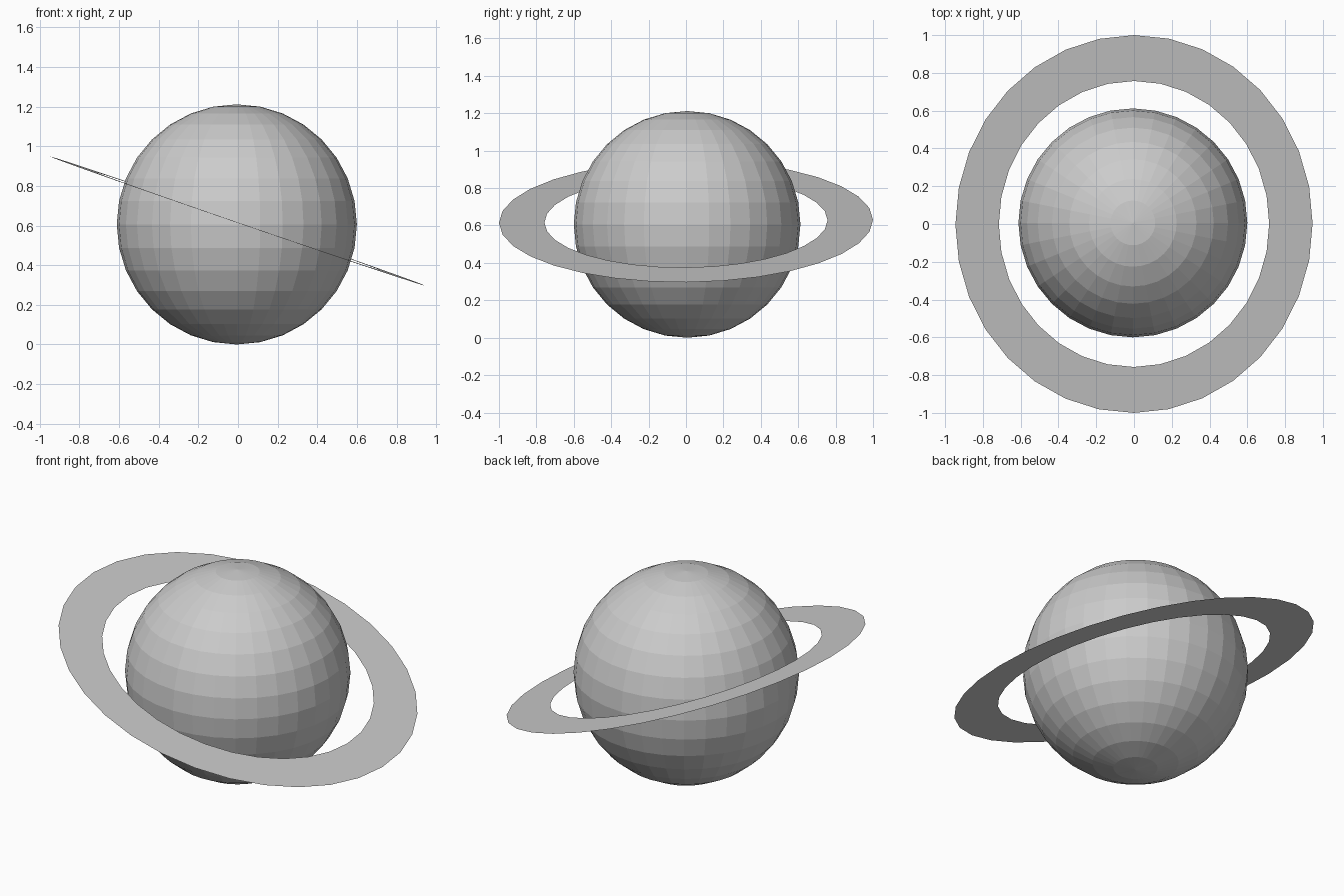
import bpy, bmesh
from math import radians
from mathutils import Matrix

if "Cube" in bpy.data.objects:
    bpy.data.objects.remove(bpy.data.objects["Cube"])

RING_CENTRE = (0, 0, 0.622)
OUTER, INNER, SIDES = 1.0, 0.757, 32

# Faceted globe
bpy.ops.mesh.primitive_uv_sphere_add(segments=32, ring_count=16, radius=0.606,
                                     location=(-0.006, 0.006, 0.606))
bpy.context.object.name = "globe"

# Flat annular ring: outer circle extruded inward to the inner radius
bm = bmesh.new()
circle = bmesh.ops.create_circle(bm, segments=SIDES, radius=OUTER)
extruded = bmesh.ops.extrude_edge_only(bm, edges=bm.edges[:])["geom"]
inner = [g for g in extruded if isinstance(g, bmesh.types.BMVert)]
bmesh.ops.scale(bm, verts=inner, vec=(INNER, INNER, 1))
bmesh.ops.recalc_face_normals(bm, faces=bm.faces[:])
if bm.faces[:][0].normal.z < 0:
    bmesh.ops.reverse_faces(bm, faces=bm.faces[:])

# Tilt the ring down toward +x, with a slight lean toward -y
tilt = Matrix.Rotation(radians(0.5), 4, 'X') @ Matrix.Rotation(radians(19), 4, 'Y')
bmesh.ops.transform(bm, matrix=Matrix.Translation(RING_CENTRE) @ tilt, verts=bm.verts[:])
mesh = bpy.data.meshes.new("ring")
bm.to_mesh(mesh)
bm.free()
bpy.context.collection.objects.link(bpy.data.objects.new("ring", mesh))
